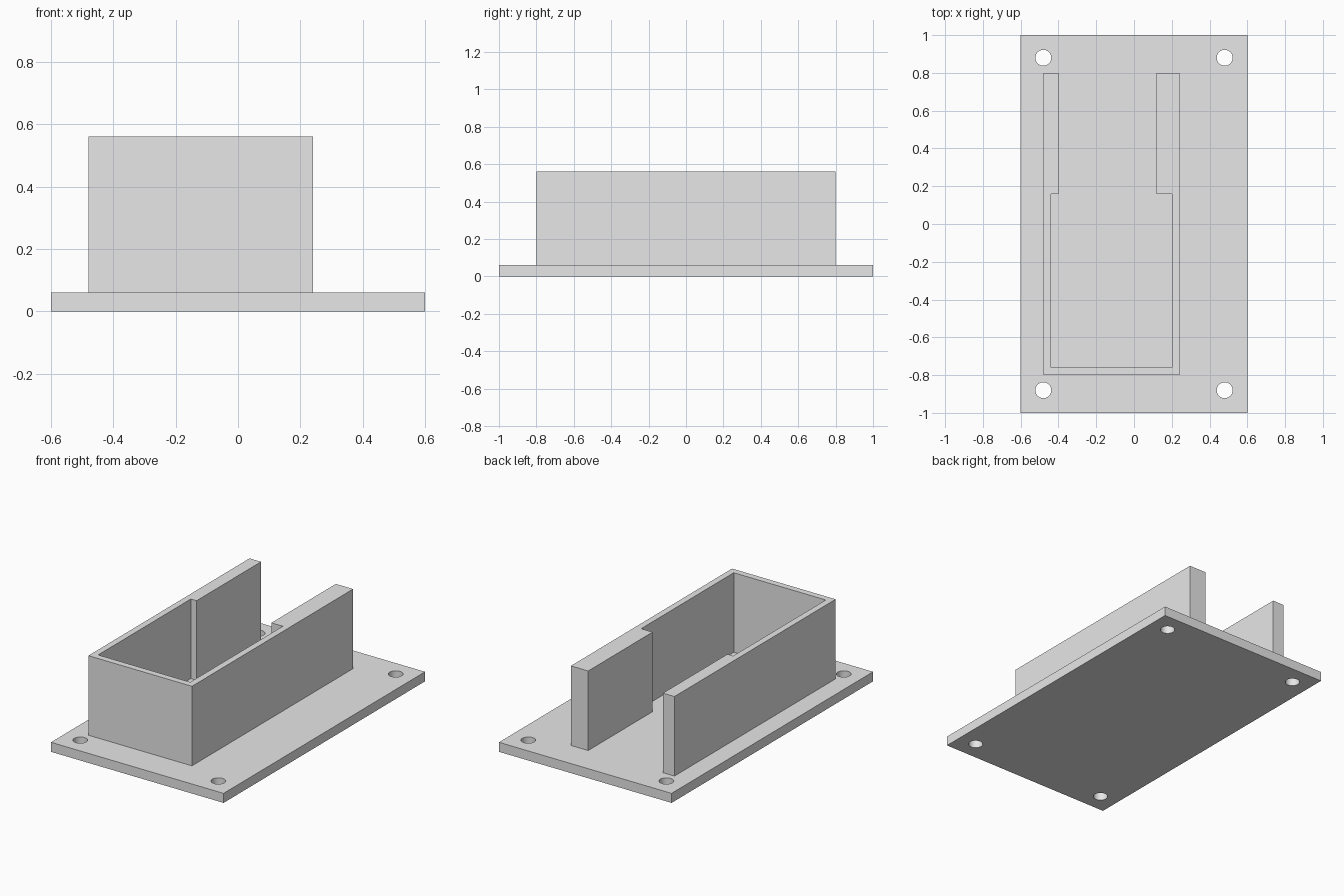
import bpy
import bmesh
import math

cube = bpy.data.objects.get("Cube")
if cube:
    bpy.data.objects.remove(cube, do_unlink=True)

PLATE_TOP = 0.06
WALL_TOP = 0.56

# Single plain grey material
grey = bpy.data.materials.new("plain grey")
grey.use_nodes = True
colour = (0.8, 0.8, 0.8, 1.0)
grey.diffuse_color = colour
grey.node_tree.nodes["Principled BSDF"].inputs["Base Color"].default_value = colour


def extrude_outline(name, outline, bottom, top):
    """Solid made by raising a flat outline from bottom to top."""
    bm = bmesh.new()
    face = bm.faces.new([bm.verts.new((x, y, bottom)) for x, y in outline])
    raised = bmesh.ops.extrude_face_region(bm, geom=[face])["geom"]
    verts = [v for v in raised if isinstance(v, bmesh.types.BMVert)]
    bmesh.ops.translate(bm, vec=(0, 0, top - bottom), verts=verts)
    bmesh.ops.recalc_face_normals(bm, faces=bm.faces)
    mesh = bpy.data.meshes.new(name)
    bm.to_mesh(mesh)
    bm.free()
    mesh.materials.append(grey)
    obj = bpy.data.objects.new(name, mesh)
    bpy.context.scene.collection.objects.link(obj)
    return obj


# Base plate
plate = extrude_outline("base_plate", [(-0.6, -1), (0.6, -1), (0.6, 1), (-0.6, 1)], 0, PLATE_TOP)

# Four screw holes, one near each corner
bm = bmesh.new()
for sx in (-1, 1):
    for sy in (-1, 1):
        made = bmesh.ops.create_cone(bm, cap_ends=True, segments=40, radius1=0.042,
                                     radius2=0.042, depth=0.3)
        bmesh.ops.translate(bm, vec=(sx * 0.48, sy * 0.88, PLATE_TOP / 2), verts=made["verts"])
mesh = bpy.data.meshes.new("screw_hole_cutter")
bm.to_mesh(mesh)
bm.free()
mesh.materials.append(grey)
cutter = bpy.data.objects.new("screw_hole_cutter", mesh)
bpy.context.scene.collection.objects.link(cutter)
cutter.hide_render = True
cutter.hide_set(True)
holes = plate.modifiers.new("screw_holes", "BOOLEAN")
holes.operation = "DIFFERENCE"
holes.solver = "EXACT"
holes.object = cutter

# U-shaped wall, open at the back, with thicker rear ends
wall_outline = [
    (-0.48, -0.8), (0.24, -0.8), (0.24, 0.8), (0.12, 0.8), (0.12, 0.16), (0.2, 0.16),
    (0.2, -0.76), (-0.44, -0.76), (-0.44, 0.16), (-0.4, 0.16), (-0.4, 0.8), (-0.48, 0.8),
]
wall = extrude_outline("holder_wall", wall_outline, PLATE_TOP, WALL_TOP)

# Smooth the round hole sides, keep every corner crisp
bpy.ops.object.select_all(action="DESELECT")
cutter.data.shade_smooth()
plate.select_set(True)
bpy.context.view_layer.objects.active = plate
bpy.ops.object.modifier_apply(modifier=holes.name)
bpy.data.objects.remove(cutter, do_unlink=True)
bpy.ops.object.shade_smooth_by_angle(angle=math.radians(30))
